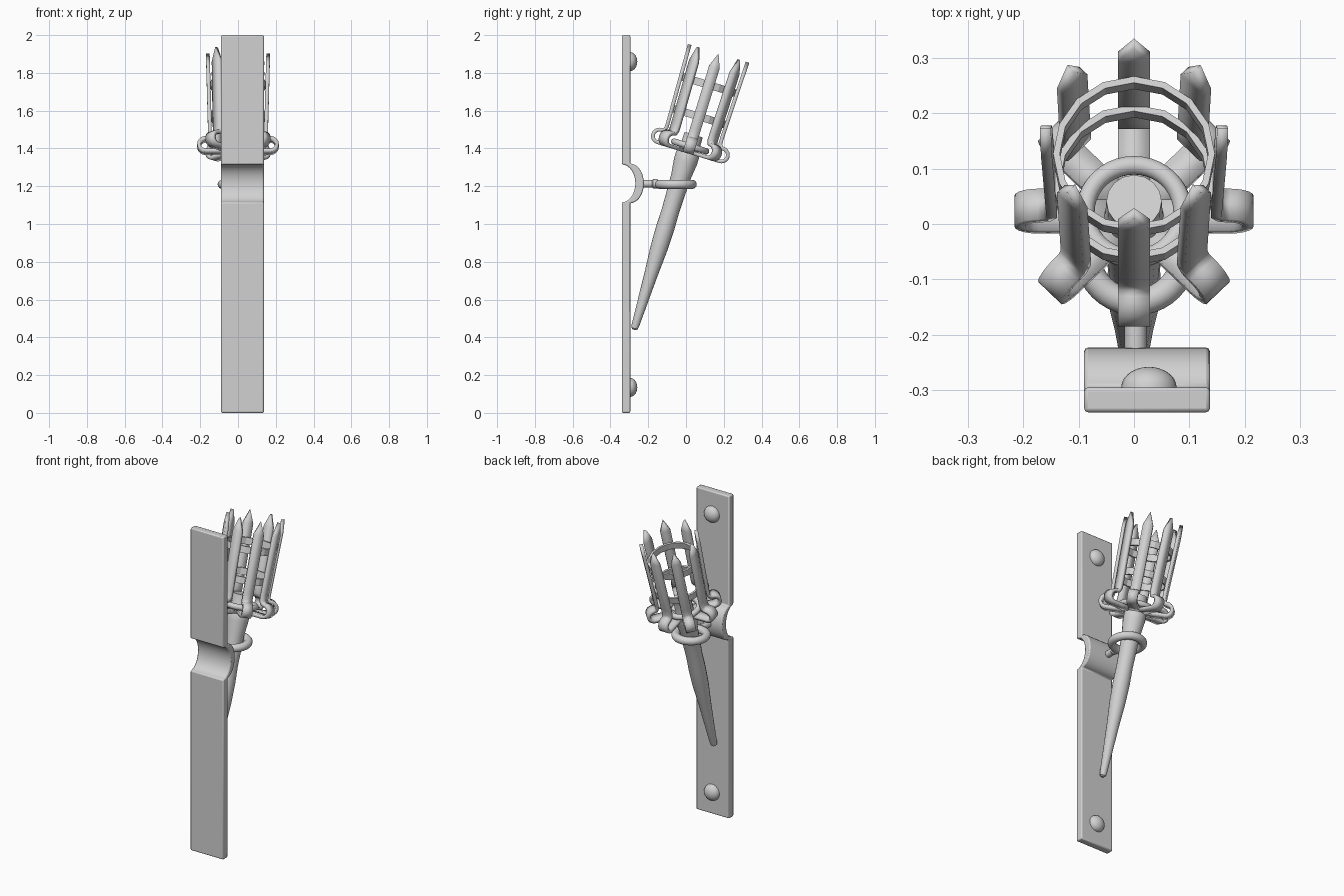
import bpy, bmesh, math
from mathutils import Matrix, Vector

if "Cube" in bpy.data.objects:
    bpy.data.objects.remove(bpy.data.objects["Cube"], do_unlink=True)

iron = bpy.data.materials.new("grey_iron")
iron.use_nodes = True
GREY = (0.64, 0.64, 0.64, 1)
iron.diffuse_color = GREY
iron.node_tree.nodes["Principled BSDF"].inputs["Base Color"].default_value = GREY

# Leaning frame of the torch: origin at the tip of the handle
TILT = Matrix.Translation((0, -0.275, 0.44)) @ Matrix.Rotation(math.radians(-17), 4, 'X')


def finish(name, bm, matrix=Matrix(), angle=35):
    bmesh.ops.recalc_face_normals(bm, faces=bm.faces)
    mesh = bpy.data.meshes.new(name)
    bm.to_mesh(mesh)
    bm.free()
    mesh.materials.append(iron)
    obj = bpy.data.objects.new(name, mesh)
    obj.matrix_world = matrix
    bpy.context.collection.objects.link(obj)
    bpy.ops.object.select_all(action='DESELECT')
    obj.select_set(True)
    bpy.context.view_layer.objects.active = obj
    bpy.ops.object.shade_smooth_by_angle(angle=math.radians(angle))
    return obj


def lathe(name, profile, matrix, sides=24, closed=False, angle=35):
    """Spin (radius, height) points around z."""
    bm = bmesh.new()
    rings = []
    for r, z in profile:
        rings.append([bm.verts.new((r * math.cos(2 * math.pi * i / sides),
                                    r * math.sin(2 * math.pi * i / sides), z))
                      for i in range(sides)])
    pairs = list(zip(rings, rings[1:]))
    if closed:
        pairs.append((rings[-1], rings[0]))
    else:
        bm.faces.new(rings[0])
        bm.faces.new(rings[-1])
    for a, b in pairs:
        for i in range(sides):
            j = (i + 1) % sides
            bm.faces.new((a[i], a[j], b[j], b[i]))
    return finish(name, bm, matrix, angle)


def torus(name, major, minor, matrix):
    steps = [2 * math.pi * k / 14 for k in range(14)]
    profile = [(major + minor * math.cos(a), minor * math.sin(a)) for a in steps]
    return lathe(name, profile, matrix, 40, True)


# Wall plate: flat bar with an arched step
def arch(y, half, depth):
    return [(y + depth * math.sin(a), 1.215 + half * math.cos(a))
            for a in (math.pi * k / 14 for k in range(15))]


BACK, FRONT, LEFT, RIGHT = -0.295, -0.34, 0.137, -0.09
outline = [(BACK, 2)] + arch(BACK, 0.105, 0.072) + [(BACK, 0), (FRONT, 0)]
outline += arch(FRONT, 0.1, 0.072)[::-1] + [(FRONT, 2)]
bm = bmesh.new()
face = bm.faces.new([bm.verts.new((RIGHT, y, z)) for y, z in outline])
extruded = bmesh.ops.extrude_face_region(bm, geom=[face])
bmesh.ops.translate(bm, vec=(LEFT - RIGHT, 0, 0),
                    verts=[v for v in extruded["geom"] if isinstance(v, bmesh.types.BMVert)])
plate = finish("wall_plate", bm)
bevel = plate.modifiers.new("soft_edges", 'BEVEL')
bevel.width = 0.007
bevel.segments = 2
bevel.limit_method = 'ANGLE'

# Domed rivets
TO_BACK = Matrix.Rotation(math.radians(-90), 4, 'X')
dome = [(0.05 * math.cos(a), 0.037 * math.sin(a))
        for a in (math.pi / 2 * k / 7 for k in range(7))] + [(0.002, 0.037)]
for name, z in (("upper_rivet", 1.86), ("lower_rivet", 0.135)):
    lathe(name, dome, Matrix.Translation((0.027, BACK, z)) @ TO_BACK)

# Bracket: stem and level holding ring
lathe("bracket_stem", [(0.02, 0), (0.02, 0.055), (0.024, 0.06), (0.024, 0.085)],
      Matrix.Translation((0.003, -0.235, 1.213)) @ TO_BACK, 16)
torus("holding_ring", 0.087, 0.024, Matrix.Translation((0.003, -0.054, 1.21)))

# Tapered, slightly uneven handle
lathe("handle", [(0.008, 0), (0.018, 0.008), (0.021, 0.03), (0.03, 0.2), (0.036, 0.31),
                 (0.046, 0.45), (0.049, 0.56), (0.047, 0.66), (0.05, 0.76),
                 (0.053, 0.85), (0.063, 0.93), (0.063, 0.97), (0.052, 1.0),
                 (0.05, 1.08)], TILT, 16)

# Basket ring lying on the spokes
torus("basket_base_ring", 0.088, 0.017, TILT @ Matrix.Translation((0, 0, 1.015)))

# Faceted hoops inside the straps
for name, z in (("lower_hoop", 1.18), ("upper_hoop", 1.355)):
    lathe(name, [(0.134, z - 0.02), (0.146, z - 0.02), (0.146, z + 0.02), (0.134, z + 0.02)],
          TILT, 16, True, 10)

# Eight straps: spoke, curled foot, upright and pointed tip
curl = [(0.172 + 0.034 * math.cos(a), 1.02 + 0.034 * math.sin(a))
        for a in (math.pi * (k / 10 - 0.5) for k in range(11))]
path = [(0.04, 0.986), (0.12, 0.986)] + curl
path += [(0.157, 1.058), (0.149, 1.075), (0.149, 1.11), (0.158, 1.455)]
HALF_WIDTH = 0.029
for n in range(8):
    bm = bmesh.new()
    rows = [[bm.verts.new((r, s * HALF_WIDTH, z)) for s in (-1, 1)] for r, z in path]
    for a, b in zip(rows, rows[1:]):
        bm.faces.new((a[0], a[1], b[1], b[0]))
    tip = bm.verts.new((0.16, 0, 1.53))
    bm.faces.new((rows[-1][0], rows[-1][1], tip))
    strap = finish("basket_strap_%d" % (n + 1), bm,
                   TILT @ Matrix.Rotation(math.radians(45 * n), 4, 'Z'))
    solid = strap.modifiers.new("thickness", 'SOLIDIFY')
    solid.thickness = 0.02
    solid.offset = 0
